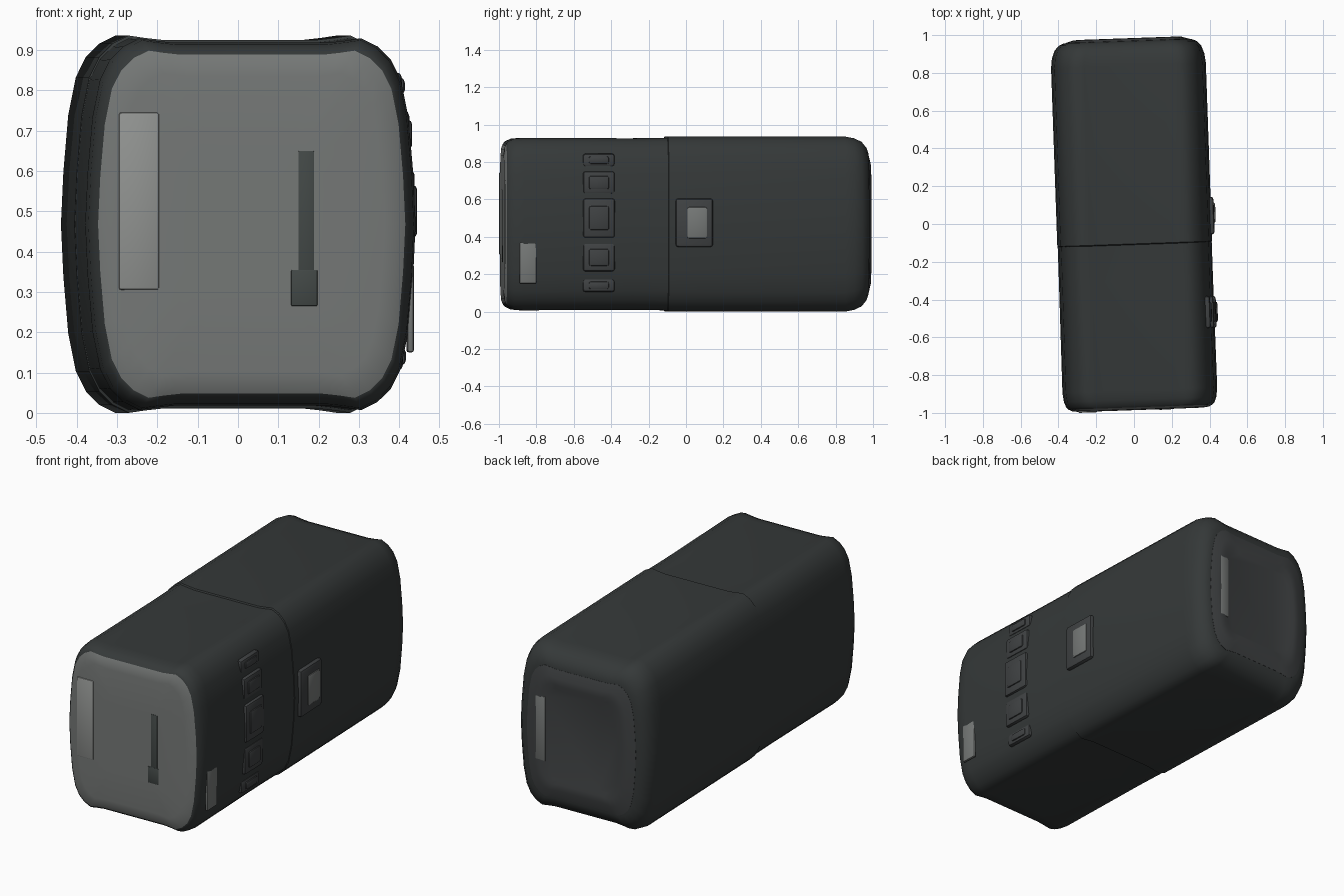
import bpy, bmesh
from mathutils import Matrix, Vector

if "Cube" in bpy.data.objects:
    bpy.data.objects.remove(bpy.data.objects["Cube"])

YAW = Matrix.Rotation(0.035, 4, 'Z')     # whole case sits slightly turned
ZC = 0.468                               # height of the case axis
QUARTER = [(0.19, 0.457), (0.235, 0.462), (0.275, 0.468), (0.315, 0.448), (0.348, 0.415),
           (0.373, 0.365), (0.392, 0.27), (0.404, 0.13), (0.41, 0.0)]


def material(name, r, g, b):
    m = bpy.data.materials.new(name)
    m.diffuse_color = (r, g, b, 1)
    m.use_nodes = True
    m.node_tree.nodes["Principled BSDF"].inputs["Base Color"].default_value = m.diffuse_color
    return m


BODY = material("charcoal", 0.035, 0.04, 0.04)
TRIM = material("dark_trim", 0.05, 0.054, 0.056)
FACE = material("grey_face", 0.18, 0.19, 0.185)
PALE = material("pale_grey", 0.29, 0.30, 0.29)
SLOT = material("slot_dark", 0.055, 0.065, 0.062)


def finish(name, bm, mat):
    bmesh.ops.recalc_face_normals(bm, faces=bm.faces)
    bmesh.ops.transform(bm, matrix=YAW, verts=bm.verts)
    me = bpy.data.meshes.new(name)
    bm.to_mesh(me)
    bm.free()
    me.materials.append(mat)
    ob = bpy.data.objects.new(name, me)
    bpy.context.collection.objects.link(ob)
    return ob


def section():
    right = QUARTER + [(x, -z) for x, z in QUARTER[-2::-1]]
    return right + [(-x, z) for x, z in reversed(right)]


def loft(name, stations, mat):
    """Skin cross-sections given as (y, width scale, height scale)."""
    bm = bmesh.new()
    rings = [[bm.verts.new((x * sx, y, ZC + z * sz)) for x, z in section()]
             for y, sx, sz in stations]
    n = len(rings[0])
    for a, b in zip(rings, rings[1:]):
        for i in range(n):
            bm.faces.new((a[i], a[(i + 1) % n], b[(i + 1) % n], b[i]))
    bm.faces.new(rings[0])
    bm.faces.new(rings[-1])
    return finish(name, bm, mat)


def block(name, centre, size, bevel, mat, segments=2):
    bm = bmesh.new()
    bmesh.ops.create_cube(bm, size=1)
    bmesh.ops.scale(bm, vec=Vector(size), verts=bm.verts)
    bmesh.ops.translate(bm, vec=Vector(centre), verts=bm.verts)
    bmesh.ops.bevel(bm, geom=bm.edges[:], offset=bevel, segments=segments,
                    affect='EDGES', profile=0.5)
    return finish(name, bm, mat)


def side_x(z):
    """Case half width at a given height."""
    h = abs(z - ZC)
    for (x1, z1), (x0, z0) in zip(QUARTER, QUARTER[1:]):
        if z0 <= h <= z1:
            return x0 + (x1 - x0) * (h - z0) / (z1 - z0)
    return 0.2


# Two case halves meeting at the seam
loft("rear_shell", [(-0.11, 0.985, 0.985), (-0.105, 1, 1), (0.84, 1, 1), (0.89, 0.985, 0.98),
                    (0.93, 0.95, 0.94), (0.957, 0.89, 0.87), (0.969, 0.82, 0.80)], BODY)
loft("front_shell", [(-0.105, 0.995, 0.985), (-0.3, 0.995, 0.98), (-0.88, 1, 0.985),
                     (-0.93, 0.985, 0.975), (-0.96, 0.955, 0.945), (-0.97, 0.93, 0.92)], BODY)

# End panels
loft("front_panel", [(-0.95, 0.93, 0.92), (-0.97, 0.93, 0.92), (-0.98, 0.88, 0.87),
                     (-0.984, 0.80, 0.80), (-0.985, 0.4, 0.4)], FACE)
loft("rear_panel", [(0.95, 0.80, 0.78), (0.97, 0.80, 0.78), (0.982, 0.70, 0.68),
                    (0.984, 0.62, 0.60), (0.977, 0.56, 0.54)], TRIM)

# Front face details
block("front_pale_strip", (-0.28, -0.982, 0.525), (0.10, 0.014, 0.44), 0.006, PALE)
block("front_slot", (0.135, -0.983, 0.47), (0.04, 0.008, 0.36), 0.003, SLOT)
block("front_slot_end", (0.13, -0.984, 0.31), (0.065, 0.008, 0.09), 0.003, SLOT)
block("rear_pale_strip", (0.24, 0.975, 0.48), (0.06, 0.018, 0.36), 0.007, FACE)

# Latch on the right side: plate with a raised centre
block("latch_plate", (0.403, 0.03, 0.475), (0.045, 0.20, 0.26), 0.015, TRIM)
block("latch_button", (0.416, 0.045, 0.475), (0.034, 0.11, 0.17), 0.012, FACE)

# Row of control buttons on the right side
for i, (z, h) in enumerate([(0.81, 0.07), (0.69, 0.12), (0.50, 0.21), (0.29, 0.15), (0.14, 0.07)]):
    x = side_x(z)
    block(f"button_frame_{i}", (x - 0.01, -0.48, z), (0.04, 0.17, h), 0.014, TRIM)
    block(f"button_{i}", (x, -0.48, z), (0.036, 0.11, h * 0.62), 0.012, TRIM)

# Pale tab near the front of the right side
block("side_tab", (0.397, -0.86, 0.26), (0.016, 0.09, 0.22), 0.006, FACE)

for ob in bpy.context.collection.objects:
    ob.select_set(True)
    bpy.context.view_layer.objects.active = ob
bpy.ops.object.shade_smooth_by_angle(angle=0.7)
